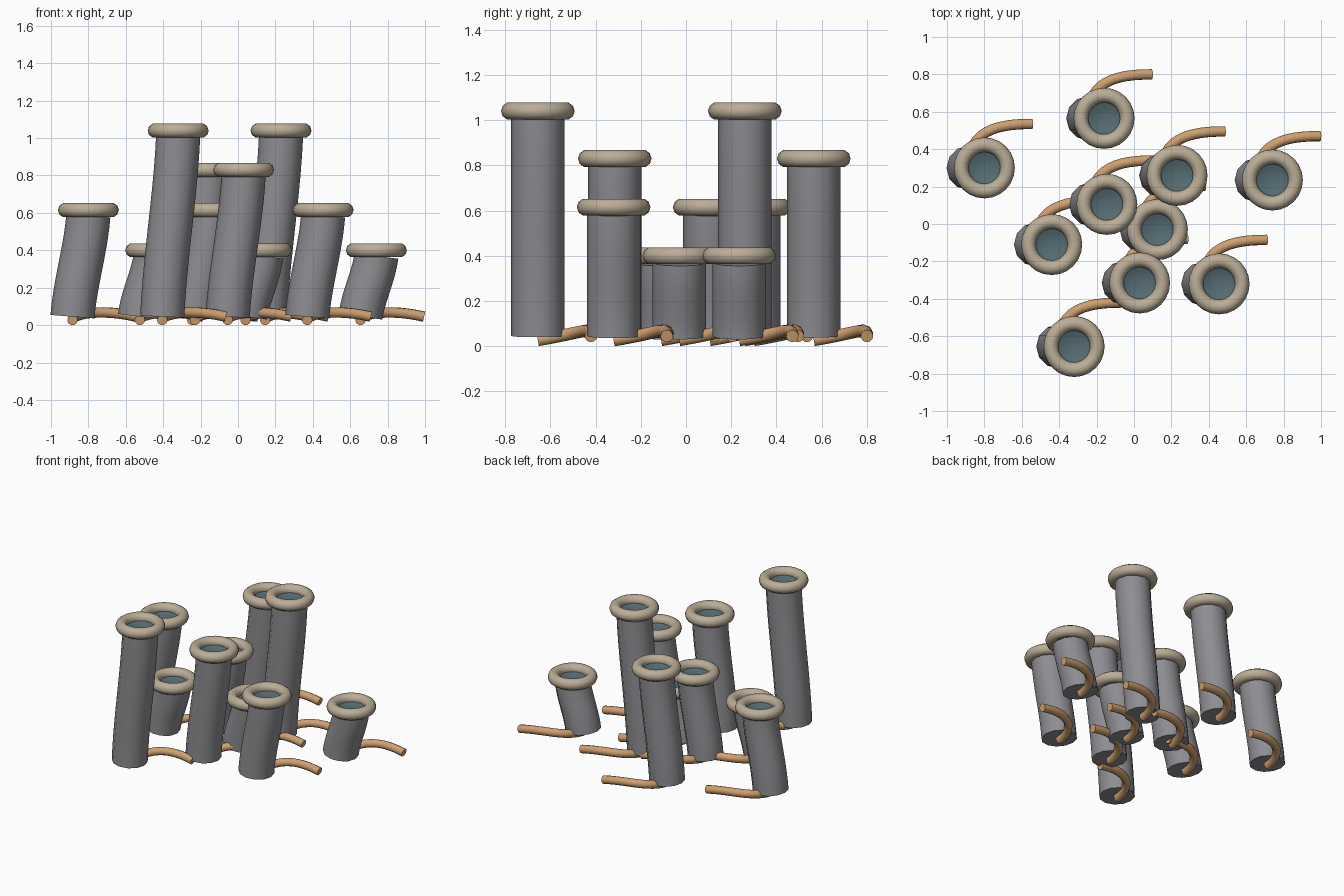
import bpy, bmesh, math
from mathutils import Vector

cube = bpy.data.objects.get("Cube")
if cube:
    bpy.data.objects.remove(cube, do_unlink=True)


def material(name, rgb):
    m = bpy.data.materials.new(name)
    m.use_nodes = True
    m.diffuse_color = (*rgb, 1)
    bsdf = next(n for n in m.node_tree.nodes if n.type == 'BSDF_PRINCIPLED')
    bsdf.inputs["Base Color"].default_value = (*rgb, 1)
    return m


GREY = material("tube grey", (0.27, 0.27, 0.29))
BEIGE = material("rim beige", (0.50, 0.42, 0.31))
TEAL = material("opening teal", (0.09, 0.15, 0.17))
COPPER = material("root copper", (0.62, 0.35, 0.16))


def link(name, data, mat, location):
    data.materials.append(mat)
    obj = bpy.data.objects.new(name, data)
    obj.location = location
    bpy.context.collection.objects.link(obj)
    return obj


def pipe(name, points, radius, bevel_res, steps, mat, location):
    """Round capped pipe along one cubic Bezier, turned into a mesh."""
    curve = bpy.data.curves.new(name, 'CURVE')
    curve.dimensions = '3D'
    curve.bevel_depth = radius
    curve.bevel_resolution = bevel_res
    curve.resolution_u = steps
    curve.use_fill_caps = True
    spline = curve.splines.new('BEZIER')
    spline.bezier_points.add(1)
    p0, p1, p2, p3 = map(Vector, points)
    a, b = spline.bezier_points
    for bp in (a, b):
        bp.handle_left_type = bp.handle_right_type = 'FREE'
    a.co, a.handle_left, a.handle_right = p0, p0 * 2 - p1, p1
    b.co, b.handle_left, b.handle_right = p3, p2, p3 * 2 - p2
    obj = link(name, curve, mat, location)
    bpy.ops.object.select_all(action='DESELECT')
    obj.select_set(True)
    bpy.context.view_layer.objects.active = obj
    bpy.ops.object.convert(target='MESH')
    smooth(bpy.context.view_layer.objects.active)


def smooth(obj):
    bpy.ops.object.select_all(action='DESELECT')
    obj.select_set(True)
    bpy.context.view_layer.objects.active = obj
    bpy.ops.object.shade_smooth_by_angle(angle=math.radians(50))


def lathe(name, profile, steps, mat, location):
    """Spin an (r, z) profile around the vertical axis."""
    bm = bmesh.new()
    verts = [bm.verts.new((r, 0, z)) for r, z in profile]
    edges = [bm.edges.new(pair) for pair in zip(verts, verts[1:])]
    bmesh.ops.spin(bm, geom=verts + edges, cent=(0, 0, 0), axis=(0, 0, 1),
                   angle=math.tau, steps=steps)
    bmesh.ops.remove_doubles(bm, verts=bm.verts, dist=0.0005)
    bmesh.ops.recalc_face_normals(bm, faces=bm.faces)
    if profile[-1][0] == 0:
        # open bowl: make its faces look upward
        for f in bm.faces:
            if f.normal.z < 0:
                f.normal_flip()
    mesh = bpy.data.meshes.new(name)
    bm.to_mesh(mesh)
    bm.free()
    smooth(link(name, mesh, mat, location))


LEAN = 0.085      # sideways shift between foot and rim
FOOT = 0.045      # height of the tube foot
RIM_R, RIM_T = 0.124, 0.039
rim_profile = [(RIM_R + RIM_T * math.cos(k * math.tau / 10),
                RIM_T * math.sin(k * math.tau / 10)) for k in range(11)]
bowl_profile = [(0.1, 0), (0.07, -0.014), (0.035, -0.022), (0, -0.025)]

# rim centre of each tube
rims = [
    (-0.80, 0.30, 0.615), (-0.16, 0.565, 0.83), (0.23, 0.26, 1.04),
    (0.74, 0.235, 0.40), (-0.145, 0.105, 0.615), (0.125, -0.03, 0.40),
    (-0.44, -0.11, 0.40), (0.03, -0.315, 0.83), (0.455, -0.32, 0.615),
    (-0.32, -0.655, 1.04),
]

for i, (x, y, z) in enumerate(rims, 1):
    base = (x - LEAN, y, 0)
    top = z - 0.03
    third = (top - FOOT) / 3
    # leaning tube
    pipe(f"tube_{i}", [(0, 0, FOOT), (LEAN / 6, 0, FOOT + third),
                       (LEAN * 5 / 6, 0, top - third), (LEAN, 0, top)],
         0.118, 4, 10, GREY, base)
    # rounded rim and the hollow inside it
    lathe(f"rim_{i}", rim_profile, 24, BEIGE, (x, y, z))
    lathe(f"opening_{i}", bowl_profile, 24, TEAL, (x, y, z))
    # root bending out from under the foot
    pipe(f"root_{i}", [(0, 0, 0.027), (0, 0.2, 0.06),
                       (0.15, 0.235, 0.09), (0.34, 0.235, 0.045)],
         0.028, 3, 12, COPPER, base)
